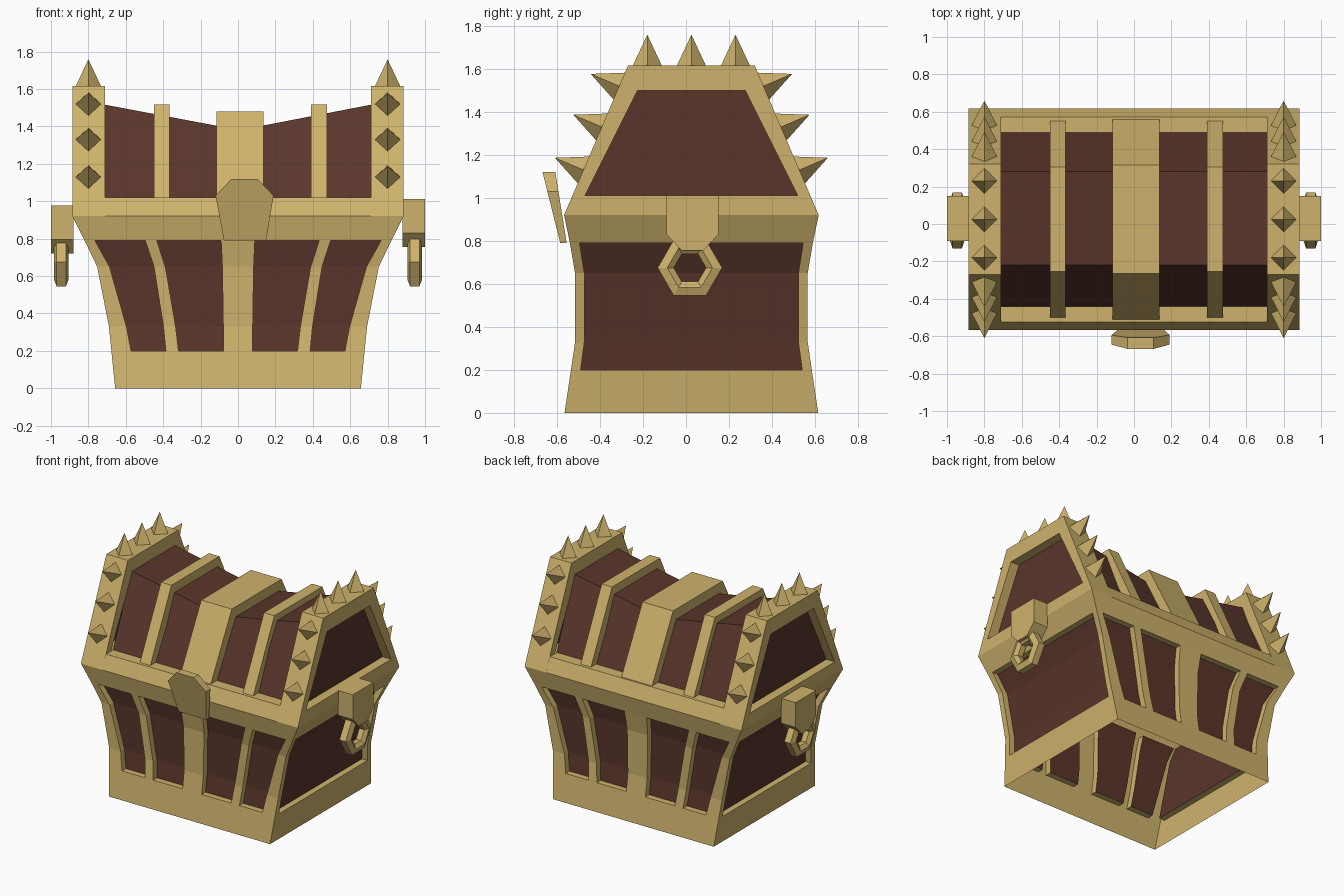
import bpy, bmesh, math
from mathutils import Vector, Matrix

if "Cube" in bpy.data.objects:
    bpy.data.objects.remove(bpy.data.objects["Cube"])

CY = 0.025  # depth centre of the chest


def material(name, rgb):
    m = bpy.data.materials.new(name)
    m.diffuse_color = (*rgb, 1)
    m.use_nodes = True
    m.node_tree.nodes["Principled BSDF"].inputs["Base Color"].default_value = m.diffuse_color
    return m


GOLD = material("gold", (0.62, 0.45, 0.15))
WOOD = material("wood", (0.10, 0.036, 0.024))


def finish(bm, name, *mats):
    bmesh.ops.recalc_face_normals(bm, faces=bm.faces[:])
    me = bpy.data.meshes.new(name)
    bm.to_mesh(me)
    bm.free()
    for m in mats:
        me.materials.append(m)
    ob = bpy.data.objects.new(name, me)
    bpy.context.collection.objects.link(ob)
    return ob


def loft(name, sections, mat, cyclic=False, caps=True, open_profile=False):
    """Skin equal-length point loops."""
    bm = bmesh.new()
    rows = [[bm.verts.new(p) for p in s] for s in sections]
    n, m = len(rows), len(rows[0])
    for i in range(n if cyclic else n - 1):
        a, b = rows[i], rows[(i + 1) % n]
        for j in range(m - 1 if open_profile else m):
            k = (j + 1) % m
            bm.faces.new((a[j], a[k], b[k], b[j]))
    if caps and not cyclic:
        bm.faces.new(rows[0])
        bm.faces.new(rows[-1])
    return finish(bm, name, mat)


def x_prism(name, yz, x0, x1, mat):
    return loft(name, [[(x, y, z) for y, z in yz] for x in (x0, x1)], mat)


# Body shell: flared walls, open underneath, with recessed wooden panels
ROWS = [  # z, half width, half depth
    (0, 0.657, 0.59), (0.2, 0.677, 0.56), (0.33, 0.69, 0.541),
    (0.65, 0.753, 0.541), (0.79, 0.82, 0.565), (0.92, 0.885, 0.592)]
LOW = (0.115, 0.47, 0.57, 0.845, 1)
HIGH = (0.11, 0.53, 0.605, 0.933, 1)
RECESS = 0.045


def long_cols(z):
    t = min(max((z - 0.2) / 0.59, 0), 1)
    half = [a + (b - a) * t for a, b in zip(LOW, HIGH)]
    return [-f for f in reversed(half)] + half


def end_cols(z):
    return [-1, -0.92, 0.92, 1]


def wall(bm, cols, place, inward, panels):
    grid = [[bm.verts.new(place(f, w, d, z)) for f in cols(z)] for z, w, d in ROWS]
    for c in range(len(grid[0]) - 1):
        is_panel = c in panels
        for r in range(len(ROWS) - 1):
            if not (is_panel and 1 <= r <= 3):
                bm.faces.new((grid[r][c], grid[r][c + 1], grid[r + 1][c + 1], grid[r + 1][c]))
        if is_panel:
            left = [grid[r][c] for r in range(1, 5)]
            right = [grid[r][c + 1] for r in range(1, 5)]
            li, ri = [[bm.verts.new(v.co + Vector(inward)) for v in s] for s in (left, right)]
            for k in range(3):
                bm.faces.new((li[k], ri[k], ri[k + 1], li[k + 1])).material_index = 1
            rim, deep = left + right[::-1], li + ri[::-1]
            for k in range(8):
                j = (k + 1) % 8
                bm.faces.new((rim[k], rim[j], deep[j], deep[k]))


bm = bmesh.new()
for s in (-1, 1):
    wall(bm, long_cols, lambda f, w, d, z: (f * w, CY + s * d, z), (0, -s * RECESS, 0), (1, 3, 5, 7))
    wall(bm, end_cols, lambda f, w, d, z: (s * w, CY + f * d, z), (-s * RECESS, 0, 0), (1,))
bmesh.ops.remove_doubles(bm, verts=bm.verts[:], dist=0.0005)
finish(bm, "chest_body", GOLD, WOOD)

# Lid end frames with recessed wooden ends
OUTER = [(-0.567, 0.92), (-0.27, 1.615), (0.32, 1.615), (0.617, 0.92)]
INNER = [(-0.47, 1.01), (-0.225, 1.5), (0.275, 1.5), (0.52, 1.01)]
for s, side in ((-1, "left"), (1, "right")):
    loft(f"lid_end_frame_{side}",
         [[(s * x, y, z) for y, z in pts]
          for x, pts in ((0.71, OUTER), (0.885, OUTER), (0.885, INNER), (0.71, INNER))],
         GOLD, cyclic=True)
    x_prism(f"lid_end_panel_{side}", INNER, s * 0.80, s * 0.815, WOOD)

# Lid rims along front and back
for s, side in ((-1, "front"), (1, "back")):
    x_prism(f"lid_rim_{side}", [(CY + s * y, z) for y, z in
            ((0.592, 0.92), (0.548, 1.02), (0.465, 1.02), (0.465, 0.92))], -0.71, 0.71, GOLD)

# Sagging wooden lid
loft("lid_wood",
     [[(x, -0.445, 1.0), (x, -0.22, top), (x, 0.28, top), (x, 0.495, 1.0)]
      for x, top in ((-0.715, 1.517), (-0.12, 1.405), (0.135, 1.405), (0.715, 1.517))],
     WOOD, caps=False, open_profile=True)

# Gold bands over the lid
for name, x0, x1, top, foot, flat in (("center", -0.115, 0.135, 1.48, 0.54, 0.29),
                                      ("left", -0.45, -0.365, 1.518, 0.53, 0.28),
                                      ("right", 0.39, 0.475, 1.518, 0.53, 0.28)):
    arch = [(-foot, 1.01), (-flat, top), (flat, top), (foot, 1.01),
            (foot - 0.1, 1.01), (flat - 0.05, top - 0.1), (0.05 - flat, top - 0.1), (0.1 - foot, 1.01)]
    x_prism(f"lid_band_{name}", [(CY + y, z) for y, z in arch], x0, x1, GOLD)

# Spikes around both end frames
bm = bmesh.new()
for x in (-0.80, 0.80):
    spots = [((x, y, 1.615), (0, 0, 1)) for y in (-0.18, 0.025, 0.23)]
    for s in (-1, 1):
        for z in (1.13, 1.33, 1.52):
            y = CY + s * (0.592 - (z - 0.92) * 0.427)
            spots.append(((x, y, z), (0, s * 0.92, 0.392)))
    for base, normal in spots:
        n = Vector(normal).normalized()
        u = Vector((1, 0, 0))
        rot = Matrix((u, n.cross(u), n)).transposed().to_4x4()
        bmesh.ops.create_cone(bm, cap_ends=True, segments=4, radius1=0.068, radius2=0, depth=0.145,
                              matrix=Matrix.Translation(Vector(base) + n * 0.0715) @ rot)
finish(bm, "lid_spikes", GOLD)

# Side handle blocks and hexagonal rings
SECTION = [(0.15, -0.025), (0.15, 0.025), (0.105, 0.04), (0.075, 0.02), (0.075, -0.02), (0.105, -0.04)]
for s, side, drop in ((-1, "left", 0.035), (1, "right", 0)):
    shield = [(-0.09, 1.012), (0.15, 1.012), (0.15, 0.83), (0.08, 0.755), (-0.02, 0.755), (-0.09, 0.83)]
    x_prism(f"handle_block_{side}", [(y, z - drop) for y, z in shield], s * 0.88, s * 1.0, GOLD)
    loft(f"handle_ring_{side}",
         [[(s * 0.945 + dx, 0.018 + r * math.cos(a), 0.675 + r * math.sin(a)) for r, dx in SECTION]
          for a in [k * math.pi / 3 for k in range(6)]], GOLD, cyclic=True)

# Tilted front latch
PLATE = [(-0.12, 1.03), (-0.035, 1.12), (0.105, 1.12), (0.19, 1.03), (0.15, 0.79), (-0.075, 0.79)]
loft("front_latch", [[(x, y0 - k * (z - 0.79), z) for x, z in PLATE]
                     for y0, k in ((-0.585, 0.25), (-0.555, 0.16))], GOLD)
